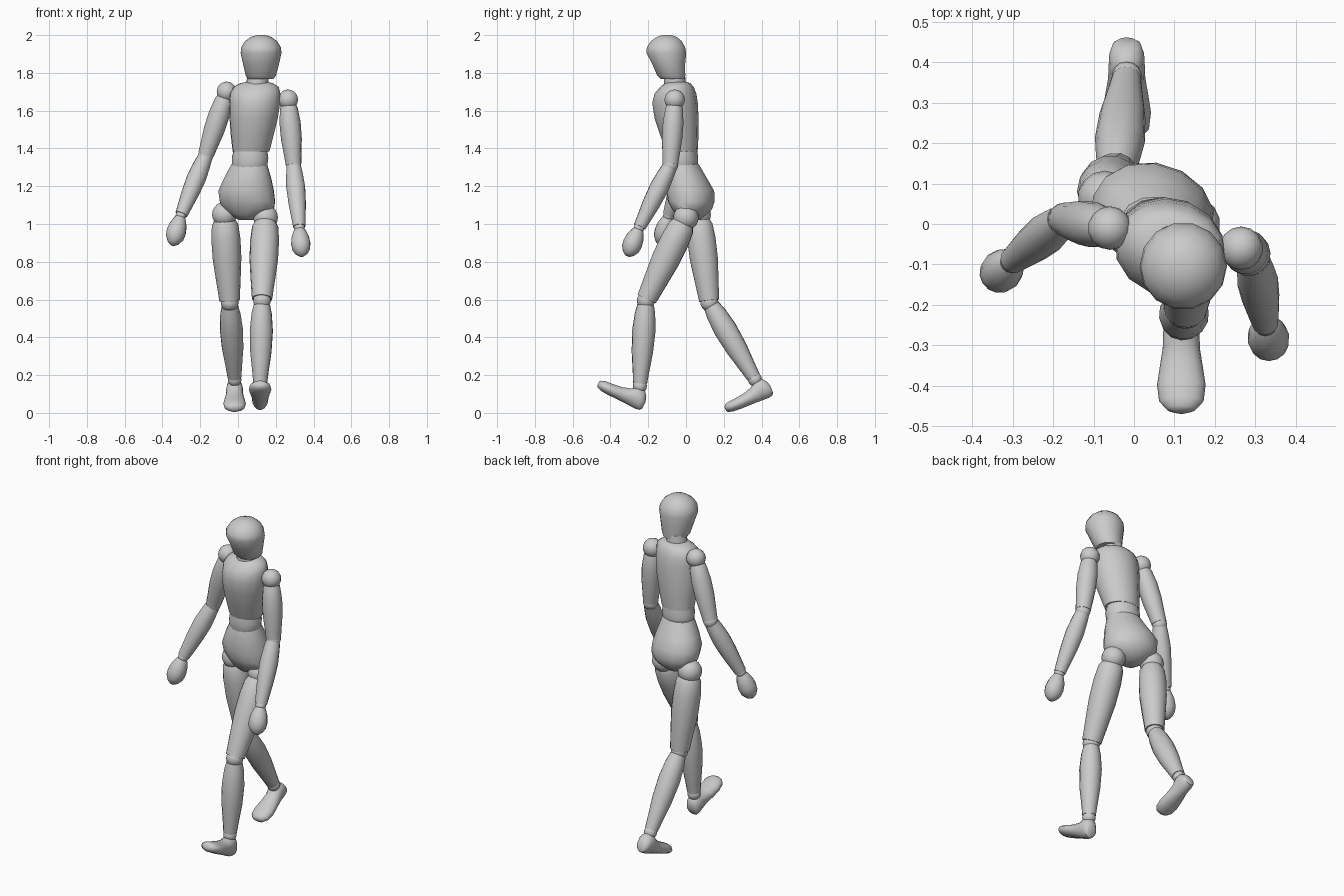
import bpy, bmesh, math
from mathutils import Vector, Matrix

if "Cube" in bpy.data.objects:
    bpy.data.objects.remove(bpy.data.objects["Cube"])

SIDES = 14


def finish(name, bm):
    bmesh.ops.recalc_face_normals(bm, faces=bm.faces)
    me = bpy.data.meshes.new(name)
    bm.to_mesh(me)
    bm.free()
    ob = bpy.data.objects.new(name, me)
    bpy.context.collection.objects.link(ob)
    bpy.ops.object.select_all(action='DESELECT')
    ob.select_set(True)
    bpy.context.view_layer.objects.active = ob
    bpy.ops.object.shade_smooth_by_angle(angle=math.radians(42))
    return ob


def loft(name, rings, matrix=Matrix()):
    """Skin elliptical rings (cx, cy, z, rx, ry) and cap both ends."""
    bm = bmesh.new()
    angles = [2 * math.pi * i / SIDES for i in range(SIDES)]
    loops = [[bm.verts.new(matrix @ Vector((cx + rx * math.cos(a), cy + ry * math.sin(a), z)))
              for a in angles] for cx, cy, z, rx, ry in rings]
    for lo, hi in zip(loops, loops[1:]):
        for i in range(SIDES):
            j = (i + 1) % SIDES
            bm.faces.new((lo[i], lo[j], hi[j], hi[i]))
    bm.faces.new(loops[0])
    bm.faces.new(loops[-1])
    return finish(name, bm)


def body(name, rings, yaw):
    """Upright trunk part; each ring is turned about its own centre line."""
    px, py = rings[0][0], rings[0][1]
    rot = Matrix.Rotation(math.radians(yaw), 4, 'Z')
    back = rot.inverted()
    local = []
    for cx, cy, z, rx, ry in rings:
        c = back @ Vector((cx - px, cy - py, 0))
        local.append((c.x, c.y, z, rx, ry))
    return loft(name, local, Matrix.Translation((px, py, 0)) @ rot)


def limb(name, a, b, profile):
    """Round part from a to b; profile is (fraction along, radius)."""
    a, b = Vector(a), Vector(b)
    d = b - a
    m = Matrix.Translation(a) @ d.to_track_quat('Z', 'Y').to_matrix().to_4x4()
    return loft(name, [(0, 0, t * d.length, r, r) for t, r in profile], m)


def ball(name, c, r):
    bm = bmesh.new()
    bmesh.ops.create_uvsphere(bm, u_segments=SIDES, v_segments=10, radius=r,
                              matrix=Matrix.Translation(c))
    return finish(name, bm)


def foot(name, ankle, pitch):
    """Lofted heel to toe: (forward, half width, sole, top) from the ankle."""
    shape = [(-.063, .022, -.1, -.06), (-.055, .035, -.114, -.035), (-.035, .043, -.119, -.008),
             (0, .045, -.119, .0), (.035, .046, -.117, -.03), (.08, .053, -.117, -.045),
             (.13, .06, -.117, -.052), (.175, .055, -.114, -.056), (.197, .036, -.106, -.064),
             (.204, .016, -.096, -.074)]
    rings = [(0, (s + t) / 2, f, w, (t - s) / 2) for f, w, s, t in shape]
    p = math.radians(pitch)
    fwd = Vector((0, -math.cos(p), math.sin(p)))
    up = Vector((0, math.sin(p), math.cos(p)))
    m = Matrix((Vector((1, 0, 0)), up, fwd)).transposed().to_4x4()
    return loft(name, rings, Matrix.Translation(ankle) @ m)


# Head and neck
body("head", [(.12, -.07, 1.768, .068, .066), (.121, -.078, 1.785, .08, .076),
              (.122, -.092, 1.85, .096, .09), (.122, -.104, 1.905, .108, .108),
              (.122, -.106, 1.935, .105, .104), (.122, -.104, 1.968, .085, .084),
              (.122, -.102, 1.99, .055, .055), (.122, -.102, 2.0, .022, .022)], 0)
limb("neck", (.1, -.058, 1.72), (.106, -.06, 1.79), [(0, .06), (.5, .058), (1, .055)])

# Trunk
body("chest", [(.068, -.022, 1.383, .099, .083), (.07, -.025, 1.40, .102, .087),
               (.075, -.035, 1.47, .115, .101), (.083, -.05, 1.56, .13, .116),
               (.088, -.058, 1.64, .137, .12), (.09, -.056, 1.69, .136, .11),
               (.095, -.048, 1.725, .123, .088), (.098, -.045, 1.745, .09, .068),
               (.1, -.045, 1.753, .05, .045)], -10)
body("waist", [(.06, -.018, 1.285, .088, .074), (.062, -.018, 1.31, .096, .081),
               (.064, -.02, 1.35, .099, .084), (.066, -.02, 1.40, .09, .077)], -13)
body("pelvis", [(.06, -.012, 1.318, .097, .077), (.058, -.01, 1.3, .105, .086),
                (.05, .005, 1.235, .132, .109), (.043, .022, 1.175, .152, .126),
                (.05, .028, 1.12, .152, .122), (.055, .032, 1.08, .142, .104),
                (.052, .03, 1.05, .098, .08), (.047, .028, 1.022, .045, .045)], -18)

# Arms: shoulder, elbow, wrist, fingertip
upper_arm = [(.06, .036), (.13, .047), (.35, .056), (.6, .055), (.85, .046), (.98, .042)]
forearm = [(.04, .04), (.15, .045), (.35, .051), (.6, .047), (.85, .038), (.98, .033)]
hand = [(.02, .022), (.12, .033), (.32, .046), (.55, .052), (.75, .048), (.91, .032), (1, .012)]
arms = {
    "right": ((-.06, -.01, 1.7), (-.172, .012, 1.36), (-.302, -.092, 1.045), (-.347, -.135, .888)),
    "left": ((.265, -.06, 1.658), (.295, -.083, 1.31), (.325, -.248, .98), (.338, -.31, .83)),
}
for side, (shoulder, elbow, wrist, tip) in arms.items():
    ball(side + "_shoulder_joint", shoulder, .054)
    limb(side + "_upper_arm", shoulder, elbow, upper_arm)
    ball(side + "_elbow_joint", elbow, .041)
    limb(side + "_forearm", elbow, wrist, forearm)
    ball(side + "_wrist_joint", wrist, .029)
    limb(side + "_hand", wrist, tip, hand)

# Legs: hip, knee, ankle, foot pitch
thigh = [(.07, .058), (.12, .07), (.28, .077), (.5, .076), (.75, .065), (.98, .054)]
shin = [(.05, .044), (.15, .054), (.35, .062), (.6, .057), (.85, .043), (.97, .037)]
legs = {
    "right": ((-.072, .065, 1.05), (-.044, .124, .585), (-.018, .365, .177), -22),
    "left": ((.146, 0, 1.035), (.127, -.212, .595), (.117, -.244, .142), 26),
}
for side, (hip, knee, ankle, pitch) in legs.items():
    ball(side + "_hip_joint", hip, .067)
    limb(side + "_thigh", hip, knee, thigh)
    ball(side + "_knee_joint", knee, .048)
    limb(side + "_shin", knee, ankle, shin)
    ball(side + "_ankle_joint", ankle, .037)
    foot(side + "_foot", ankle, pitch)
